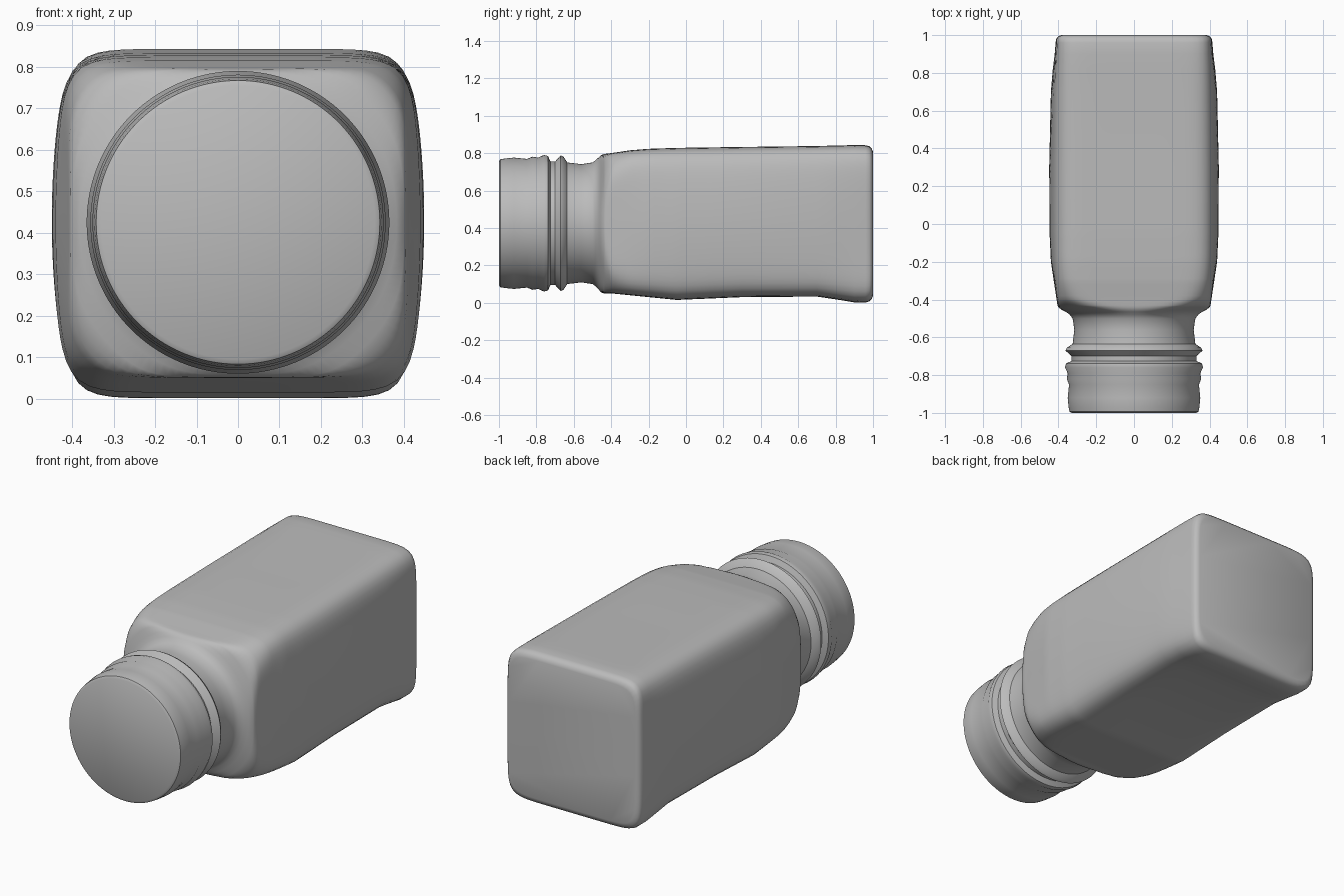
import bpy, bmesh, math

cube = bpy.data.objects.get("Cube")
if cube:
    bpy.data.objects.remove(cube, do_unlink=True)

SIDES = 128
AXIS_Z = 0.425
CORNER_X = 0.41

# Round envelope (y, radius): lid face, threads, collar, neck, domed shoulder
ROUND = [(-1, .33), (-.993, .342), (-.97, .346), (-.92, .351), (-.85, .344),
         (-.82, .356), (-.79, .351), (-.76, .365), (-.738, .36), (-.725, .33),
         (-.7, .33), (-.67, .363), (-.655, .355), (-.635, .325), (-.56, .316),
         (-.5, .325), (-.48, .34), (-.465, .362), (-.455, .388), (-.43, .455),
         (-.4, .49), (-.3, .55), (-.2, .61), (0, .9)]

# Square body (y, half width, bottom, top)
BODY = [(-.48, .40, .05, .79), (-.4, .41, .05, .80), (-.3, .425, .04, .815),
        (-.2, .44, .03, .823), (-.05, .447, .015, .828), (.3, .449, .03, .833),
        (.7, .44, .033, .838), (.82, .43, .015, .841), (.9, .42, .002, .843),
        (.96, .415, .001, .842), (.98, .412, .007, .837), (.993, .402, .02, .825),
        (1, .385, .038, .807)]


def lookup(table, y):
    """Linear interpolation of a table row at y, clamped at the ends."""
    if y <= table[0][0]:
        return table[0][1:]
    for lo, hi in zip(table, table[1:]):
        if y <= hi[0]:
            t = (y - lo[0]) / (hi[0] - lo[0])
            return [p + (q - p) * t for p, q in zip(lo[1:], hi[1:])]
    return table[-1][1:]


def section(y):
    """Cross-section: bulged rounded square, trimmed by the round envelope."""
    radius = lookup(ROUND, y)[0]
    half, bottom, top = lookup(BODY, y)
    flat = min(half, CORNER_X)
    tall, mid = (top - bottom) / 2, (top + bottom) / 2
    points = []
    for i in range(SIDES):
        a = 2 * math.pi * i / SIDES
        c, s = math.cos(a), math.sin(a)
        if y < -.47:
            points.append((radius * c, y, AXIS_Z + radius * s))
            continue
        r = (abs(c / flat) ** 9 + abs(s / tall) ** 9) ** (-1 / 9)
        x, z = r * c, r * s
        x *= 1 + (half / flat - 1) * (1 - (z / tall) ** 2)
        z += mid - AXIS_Z
        d = math.hypot(x, z)
        k = (1 + (d / radius) ** 24) ** (-1 / 24)
        points.append((x * k, y, AXIS_Z + z * k))
    return points


# Stations along the bottle, denser over the shoulder
stations = {row[0] for row in ROUND + BODY}
stations |= {round(-.44 + .03 * i, 3) for i in range(20)}

# Loft the bottle
bm = bmesh.new()
rings = [[bm.verts.new(p) for p in section(y)] for y in sorted(stations)]
for a, b in zip(rings, rings[1:]):
    for i in range(SIDES):
        j = (i + 1) % SIDES
        bm.faces.new((a[i], a[j], b[j], b[i]))
bm.faces.new(rings[0])
bm.faces.new(rings[-1])
bmesh.ops.recalc_face_normals(bm, faces=bm.faces)
mesh = bpy.data.meshes.new("bottle")
bm.to_mesh(mesh)
bm.free()

# Plain grey
grey = bpy.data.materials.new("plain grey")
grey.use_nodes = True
colour = (.5, .5, .5, 1)
grey.diffuse_color = colour
grey.node_tree.nodes["Principled BSDF"].inputs["Base Color"].default_value = colour
mesh.materials.append(grey)

bottle = bpy.data.objects.new("bottle", mesh)
bpy.context.collection.objects.link(bottle)
bpy.ops.object.select_all(action='DESELECT')
bottle.select_set(True)
bpy.context.view_layer.objects.active = bottle
bpy.ops.object.shade_smooth_by_angle(angle=math.radians(40))
